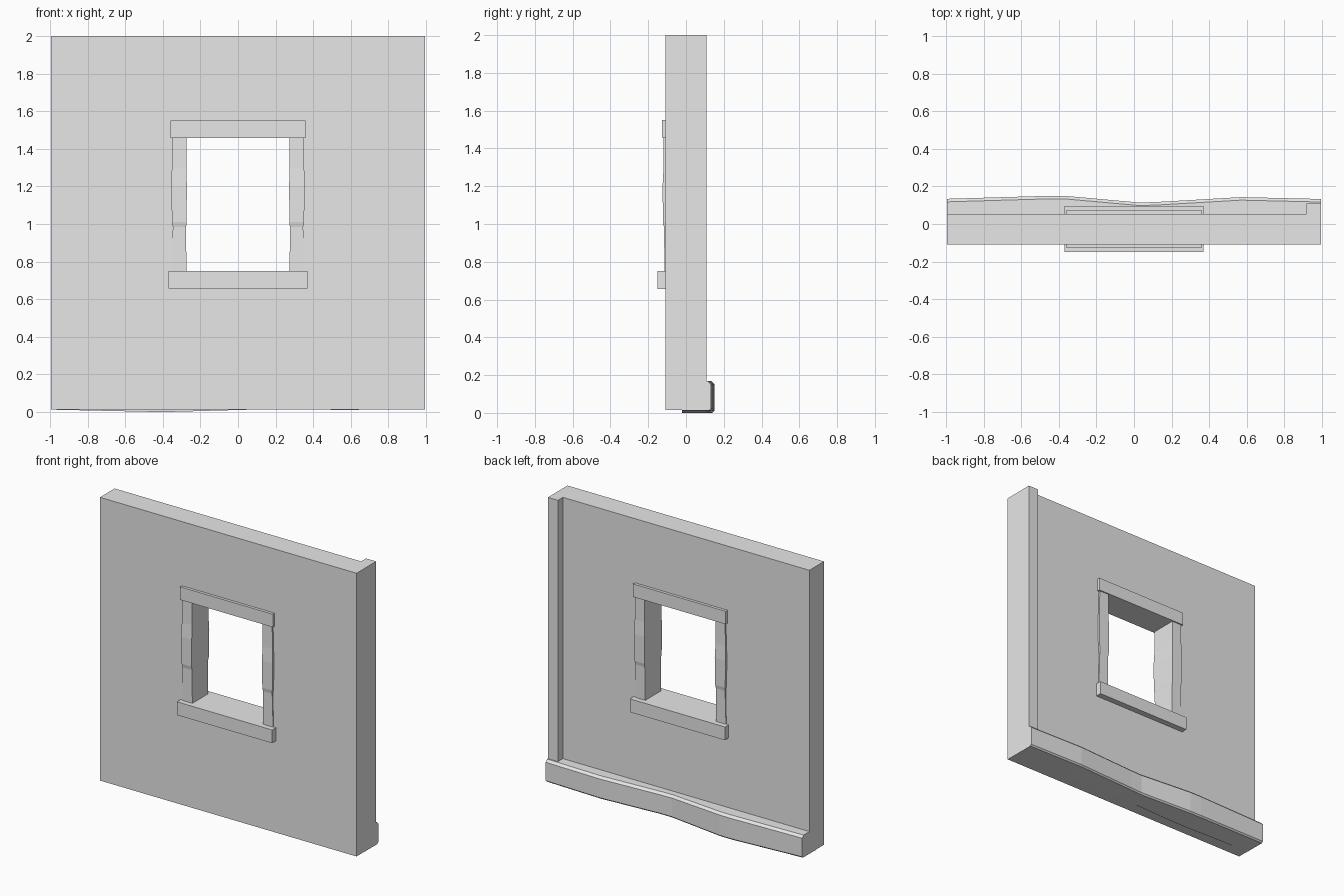
import bpy
import bmesh

cube = bpy.data.objects.get("Cube")
if cube:
    bpy.data.objects.remove(cube, do_unlink=True)

grey = bpy.data.materials.new("plain grey")
grey.use_nodes = True
grey.diffuse_color = (0.8, 0.8, 0.8, 1)
grey.node_tree.nodes["Principled BSDF"].inputs["Base Color"].default_value = (0.8, 0.8, 0.8, 1)


def loft(name, rings, closed=False):
    """Join matching rings of points; cap the ends or close into a loop."""
    bm = bmesh.new()
    loops = [[bm.verts.new(p) for p in ring] for ring in rings]
    pairs = list(zip(loops, loops[1:]))
    if closed:
        pairs.append((loops[-1], loops[0]))
    else:
        bm.faces.new(loops[0])
        bm.faces.new(loops[-1])
    for a, b in pairs:
        n = len(a)
        for i in range(n):
            j = (i + 1) % n
            bm.faces.new((a[i], a[j], b[j], b[i]))
    bmesh.ops.recalc_face_normals(bm, faces=bm.faces)
    mesh = bpy.data.meshes.new(name)
    bm.to_mesh(mesh)
    bm.free()
    mesh.materials.append(grey)
    obj = bpy.data.objects.new(name, mesh)
    bpy.context.collection.objects.link(obj)
    return obj


def rect(x0, x1, y0, y1, z):
    return [(x0, y0, z), (x1, y0, z), (x1, y1, z), (x0, y1, z)]


def box(name, x0, x1, y0, y1, z0, z1):
    return loft(name, [rect(x0, x1, y0, y1, z0), rect(x0, x1, y0, y1, z1)])


HALF = 0.995
FRONT, BACK = -0.108, 0.054
BOTTOM, TOP = 0.014, 2.0
MID = (FRONT + BACK) / 2

# Wall slab with a window opening, swept around its four corners
corners = [(-1, 0), (1, 0), (1, 1), (-1, 1)]
rings = []
for sx, top in corners:
    outer = (sx * HALF, TOP if top else BOTTOM)
    inner = (sx * 0.3, 1.5 if top else 0.71)
    rings.append([(outer[0], FRONT, outer[1]), (outer[0], BACK, outer[1]),
                  (inner[0], BACK, inner[1]), (inner[0], FRONT, inner[1])])
loft("wall", rings, closed=True)

# Corner post on the back
box("corner_post", 0.917, HALF, 0.0, 0.109, BOTTOM, TOP)

# Window lintel and sill, passing through the wall
box("window_lintel", -0.36, 0.36, MID - 0.101, MID + 0.101, 1.459, 1.55)
box("window_sill", -0.369, 0.369, MID - 0.123, MID + 0.123, 0.657, 0.75)

# Rough-hewn jambs: height, inner x, outer x, half depth
jamb = [(0.75, 0.275, 0.351, 0.086), (0.985, 0.276, 0.347, 0.09),
        (1.01, 0.274, 0.351, 0.095), (1.2, 0.272, 0.356, 0.097),
        (1.3, 0.275, 0.352, 0.092), (1.459, 0.275, 0.348, 0.092)]
for side, sx in (("right", -1), ("left", 1)):
    loft(side + "_window_jamb",
         [rect(sx * a, sx * b, MID - d, MID + d, z) for z, a, b, d in jamb])

# Wavy skirting beam along the back: x, outer y, underside z
beam = [(-HALF, 0.134, 0.012), (-0.45, 0.15, 0.0), (-0.36, 0.149, 0.0),
        (0.03, 0.114, 0.011), (0.12, 0.117, 0.013), (0.57, 0.143, 0.011),
        (HALF, 0.133, 0.013)]
loft("skirting_beam",
     [[(x, -0.02, z), (x, y - 0.01, z), (x, y, z + 0.01), (x, y, 0.152),
       (x, y - 0.016, 0.168), (x, -0.02, 0.168)] for x, y, z in beam])
